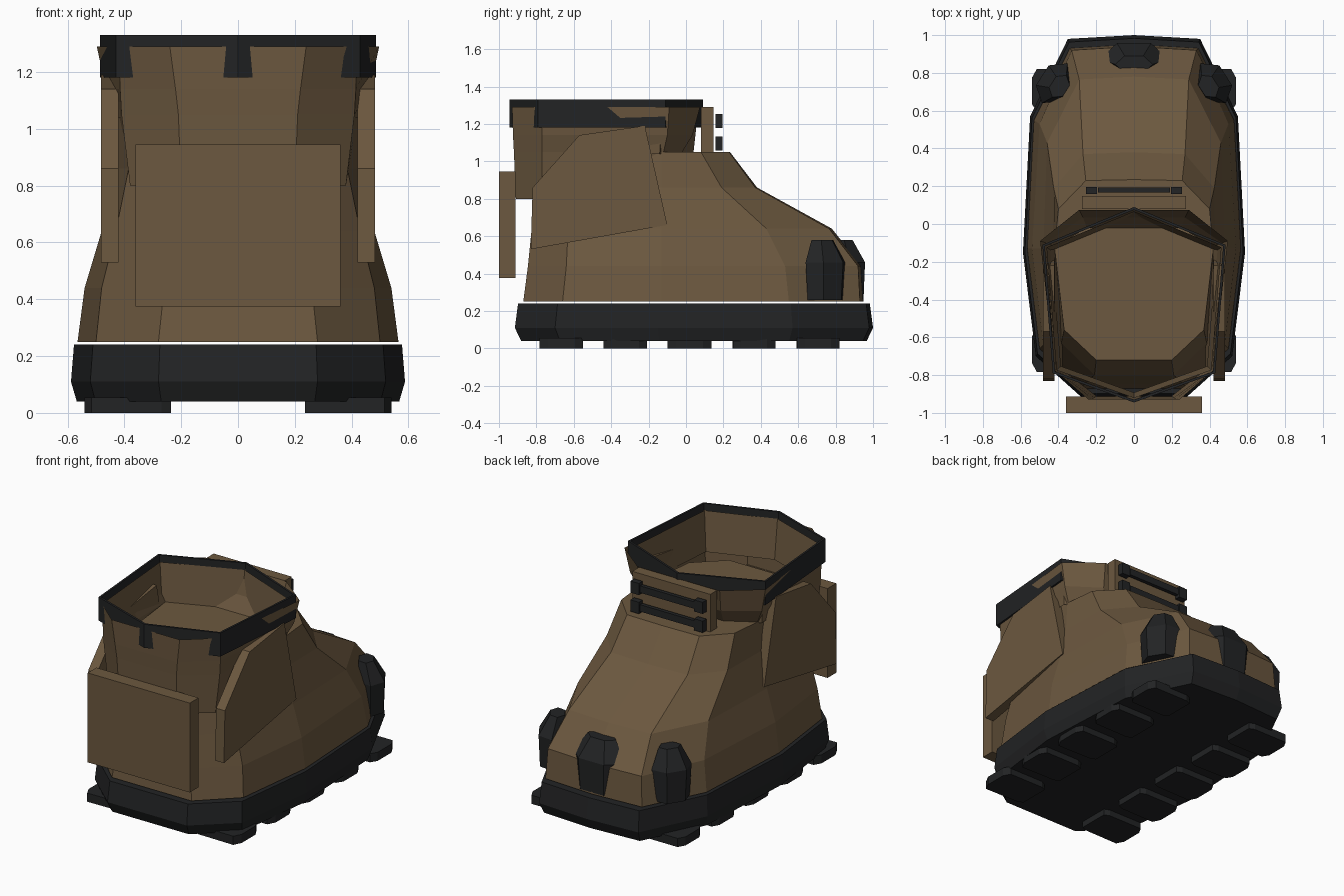
import bpy, bmesh, math

if "Cube" in bpy.data.objects:
    bpy.data.objects.remove(bpy.data.objects["Cube"])


def material(name, rgb):
    m = bpy.data.materials.new(name)
    m.diffuse_color = (*rgb, 1)
    m.use_nodes = True
    m.node_tree.nodes["Principled BSDF"].inputs["Base Color"].default_value = m.diffuse_color
    return m


BROWN = material("brown leather", (0.15, 0.098, 0.05))
BLACK = material("black rubber", (0.016, 0.017, 0.018))


def loft(name, rings, mat, caps=True):
    """Join rings of 3D points with equal counts into a flat-faced skin."""
    bm = bmesh.new()
    loops = [[bm.verts.new(p) for p in ring] for ring in rings]
    n = len(loops[0])
    for a, b in zip(loops, loops[1:]):
        for i in range(n):
            j = (i + 1) % n
            bm.faces.new((a[i], a[j], b[j], b[i]))
    if caps:
        bm.faces.new(loops[0][::-1])
        bm.faces.new(loops[-1])
    bmesh.ops.recalc_face_normals(bm, faces=bm.faces)
    me = bpy.data.meshes.new(name)
    bm.to_mesh(me)
    bm.free()
    me.materials.append(mat)
    ob = bpy.data.objects.new(name, me)
    bpy.context.collection.objects.link(ob)
    return ob


def sym(half, z):
    """Mirror a half outline (x > 0, heel to toe) into a closed ring at z."""
    other = [(-x, y) for x, y in reversed(half) if x > 0]
    return [(x, y, z) for x, y in list(half) + other]


def scaled(half, s, c):
    return [(x * s, c + (y - c) * s) for x, y in half]


def box(name, x, y, z, mat):
    ring = lambda h: [(x[0], y[0], h), (x[1], y[0], h), (x[1], y[1], h), (x[0], y[1], h)]
    return loft(name, [ring(z[0]), ring(z[1])], mat)


# Sole slab
SOLE = [(0.28, -0.915), (0.52, -0.7), (0.588, -0.15), (0.55, 0.57), (0.35, 0.98), (0, 1.0)]
loft("sole", [sym(scaled(SOLE, s, 0.04), z) for s, z in
              ((0.965, 0.04), (1, 0.11), (0.982, 0.24))], BLACK)

# Tread lugs
for side in (-1, 1):
    for i in range(5):
        y = -0.665 + i * 0.3425
        skew = 0.02 * (1 if i > 2 else -1)
        shape = [(0.235, y - 0.1), (0.27, y - 0.115), (0.515, y - 0.115 + skew * 0.2),
                 (0.54, y - 0.07), (0.54, y + 0.07), (0.515, y + 0.115), (0.27, y + 0.115),
                 (0.235, y + 0.1)]
        loft("tread_lug", [[(side * px, py, z) for px, py in shape] for z in (0, 0.055)], BLACK)

# Leather upper, rising from the sole to the flat instep
UPPER = [
    (0.25, [(.28, -.87), (.50, -.66), (.565, -.13), (.53, .55), (.34, .93), (0, .95)]),
    (0.44, [(.26, -.845), (.48, -.64), (.54, -.13), (.50, .53), (.33, .92), (0, .94)]),
    (0.64, [(.24, -.825), (.43, -.63), (.48, -.13), (.46, .43), (.29, .765), (0, .78)]),
    (0.86, [(.21, -.80), (.385, -.63), (.43, -.13), (.425, .19), (.27, .37), (0, .38)]),
    (1.05, [(.20, -.72), (.37, -.56), (.42, -.13), (.40, .08), (.255, .23), (0, .235)]),
]
loft("upper", [sym(half, z) for z, half in UPPER], BROWN)

# Flared ankle cuff, an open shell
CUFF = [
    (0.80, [(.20, -.91), (.38, -.77), (.37, -.2), (.20, -.1)]),
    (1.05, [(.21, -.92), (.41, -.77), (.42, -.12), (.25, -.02)]),
    (1.14, [(.22, -.925), (.415, -.77), (.465, -.1), (.27, .035)]),
    (1.29, [(.24, -.93), (.42, -.775), (.497, -.09), (.29, .075)]),
]
loft("ankle_cuff", [sym(half, z) for z, half in CUFF], BROWN, caps=False)

# Six-sided black rim whose corners poke through the cuff, and its lining
RIM = [(0, -0.945), (0.43, -0.79), (0.485, -0.11), (0, 0.09)]
rim = loft("cuff_rim", [sym(RIM, 1.18), sym(RIM, 1.33)], BLACK, caps=False)
mod = rim.modifiers.new("thickness", "SOLIDIFY")
mod.thickness = 0.015
mod.offset = -1
loft("cuff_lining", [sym(scaled(RIM, s, -0.42), z) for s, z in ((0.90, 1.04), (0.955, 1.29))],
     BROWN, caps=False)

# Heel panel
box("heel_panel", (-0.36, 0.36), (-1.0, -0.912), (0.375, 0.945), BROWN)

# Ankle side flaps
FLAP = [(-0.83, 0.53), (-0.82, 0.86), (-0.57, 1.14), (-0.22, 1.19), (-0.1, 0.66)]
for side in (-1, 1):
    loft("ankle_flap", [[(side * x, y, z) for y, z in FLAP] for x in (0.42, 0.482)], BROWN)

# Tongue with two lace bars and their end knobs
box("tongue", (-0.275, 0.275), (0.08, 0.148), (1.04, 1.29), BROWN)
for z in (1.095, 1.215):
    box("lace_bar", (-0.19, 0.19), (0.168, 0.192), (z - 0.022, z + 0.022), BLACK)
    for side in (-1, 1):
        xs = sorted((side * 0.195, side * 0.255))
        box("lace_knob", xs, (0.158, 0.196), (z - 0.037, z + 0.037), BLACK)


# Toe studs: six-sided blocks that taper toward the top
def stud(cx, cy, rx, ry, turn):
    rings = []
    for z, s, back in ((0.26, 0.9, 0), (0.46, 1, 0), (0.58, 0.55, 0.03)):
        ring = []
        for k in range(6):
            a = math.pi / 3 * k
            u, v = rx * s * math.cos(a), ry * s * math.sin(a) - back
            ring.append((cx + u * math.cos(turn) - v * math.sin(turn),
                         cy + u * math.sin(turn) + v * math.cos(turn), z))
        rings.append(ring)
    loft("toe_stud", rings, BLACK)


stud(0, 0.875, 0.18, 0.095, 0)
stud(0.42, 0.745, 0.125, 0.09, -1.0)
stud(-0.42, 0.745, 0.125, 0.09, 1.0)
